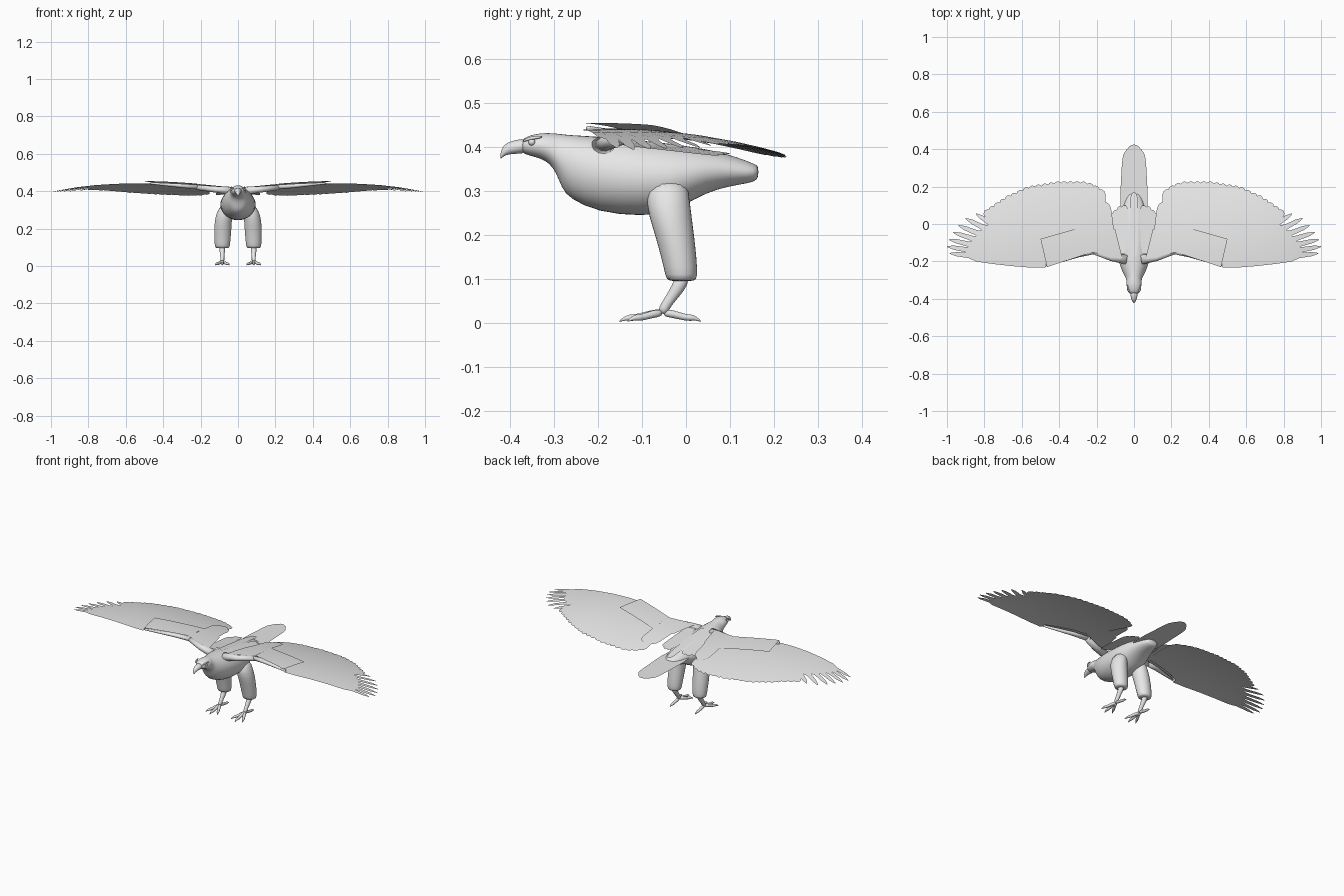
import bpy, bmesh, math
from mathutils import Vector

if "Cube" in bpy.data.objects:
    bpy.data.objects.remove(bpy.data.objects["Cube"])

plumage = bpy.data.materials.new("plain grey")
plumage.use_nodes = True
GREY = (0.8, 0.8, 0.8, 1)
plumage.diffuse_color = GREY
plumage.node_tree.nodes["Principled BSDF"].inputs["Base Color"].default_value = GREY


def finish(name, bm, mirror=False, subsurf=0, smooth=True):
    """Turn a bmesh into a named object with its material and modifiers."""
    mesh = bpy.data.meshes.new(name)
    bm.to_mesh(mesh)
    bm.free()
    mesh.materials.append(plumage)
    ob = bpy.data.objects.new(name, mesh)
    bpy.context.collection.objects.link(ob)
    if mirror:
        ob.modifiers.new("Mirror", "MIRROR").use_mirror_merge = False
    if subsurf:
        sub = ob.modifiers.new("Smooth", "SUBSURF")
        sub.levels = sub.render_levels = subsurf
    if smooth:
        for p in mesh.polygons:
            p.use_smooth = True
    return ob


def sweep(bm, rings, side, tangent=None, sides=16):
    """Skin elliptical rings (centre, side radius, other radius) along a path."""
    side, loops = Vector(side), []
    for i, (c, ru, rv) in enumerate(rings):
        if tangent:
            t = Vector(tangent)
        else:
            t = Vector(rings[min(i + 1, len(rings) - 1)][0]) - Vector(rings[max(i - 1, 0)][0])
        v = t.cross(side).normalized()
        u = v.cross(t).normalized()
        angles = [2 * math.pi * k / sides for k in range(sides)]
        loops.append([bm.verts.new(Vector(c) + u * ru * math.cos(a) + v * rv * math.sin(a))
                      for a in angles])
    for a, b in zip(loops, loops[1:]):
        for k in range(sides):
            n = (k + 1) % sides
            bm.faces.new((a[k], a[n], b[n], b[k]))
    bm.faces.new(loops[0][::-1])
    bm.faces.new(loops[-1])
    bmesh.ops.recalc_face_normals(bm, faces=bm.faces)


def wing_z(x, y):
    """Height of the arched wing surface."""
    ridge = 0.45 - (0.1 if x < 0.6 else 0.27) * (x - 0.6) ** 2
    return ridge - 0.06 * max(0, (y + 0.2) / 0.42) ** 2


ROUND = [(0, .6), (.15, .9), (.35, 1), (.6, 1), (.8, 1), (.92, .85), (.98, .5), (1, .15)]
FINGER = [(0, .6), (.15, .9), (.35, 1), (.55, 1), (.72, .9), (.8, .45), (.93, .36), (1, .08)]


def feather(bm, root, tip, width, shape=ROUND, height=wing_z, lift=0.0):
    """One thin feather laid over a height surface."""
    a, b = Vector(root), Vector(tip)
    across = Vector((b.y - a.y, a.x - b.x)).normalized() * width / 2
    rows = []
    for t, w in shape:
        p = a.lerp(b, t)
        rows.append([bm.verts.new((q.x, q.y, height(q.x, q.y) + lift))
                     for q in (p - across * w, p, p + across * w)])
    for r, s in zip(rows, rows[1:]):
        for k in range(2):
            bm.faces.new((r[k], r[k + 1], s[k + 1], s[k]))


def panel(bm, corners, height, lift, n=6):
    """Grid sheet stretched between four corners."""
    a, b, c, d = map(Vector, corners)
    grid = []
    for i in range(n + 1):
        row = [a.lerp(b, i / n).lerp(d.lerp(c, i / n), j / n) for j in range(n + 1)]
        grid.append([bm.verts.new((q.x, q.y, height(q.x, q.y) + lift)) for q in row])
    for i in range(n):
        for j in range(n):
            bm.faces.new((grid[i][j], grid[i + 1][j], grid[i + 1][j + 1], grid[i][j + 1]))


def along(points, t):
    """Point at fraction t of a polyline, by length."""
    pts = [Vector(p) for p in points]
    left = t * sum((q - p).length for p, q in zip(pts, pts[1:]))
    for p, q in zip(pts, pts[1:]):
        d = (q - p).length
        if left <= d:
            return p.lerp(q, left / d)
        left -= d
    return pts[-1]


# Body and head: y, underside, top, half width
BODY = [(-.375, .388, .415, .02), (-.36, .381, .426, .032), (-.33, .374, .432, .041),
        (-.31, .362, .432, .041), (-.295, .342, .431, .042), (-.282, .305, .43, .048),
        (-.265, .282, .428, .058), (-.2, .25, .425, .086), (-.1, .241, .416, .096),
        (-.03, .25, .408, .096), (.02, .282, .4, .085), (.07, .304, .391, .066),
        (.12, .314, .376, .05), (.155, .32, .362, .037), (.165, .33, .357, .026)]
bm = bmesh.new()
sweep(bm, [((0, y, (lo + hi) / 2), w, (hi - lo) / 2) for y, lo, hi, w in BODY],
      (1, 0, 0), (0, 1, 0), 20)
finish("body", bm, subsurf=1)

# Hooked beak
BEAK = [(-.36, .385, .421, .024), (-.385, .384, .417, .019), (-.403, .383, .412, .014),
        (-.413, .379, .405, .01), (-.42, .374, .394, .006), (-.422, .372, .38, .002)]
bm = bmesh.new()
sweep(bm, [((0, y, (lo + hi) / 2), w, (hi - lo) / 2) for y, lo, hi, w in BEAK],
      (1, 0, 0), (0, 1, 0), 12)
finish("beak", bm, subsurf=1)

# Eyes and brow ridges
bm = bmesh.new()
bmesh.ops.create_uvsphere(bm, u_segments=12, v_segments=8, radius=.008)
bmesh.ops.translate(bm, verts=bm.verts, vec=(.031, -.35, .411))
finish("eyes", bm, mirror=True)
bm = bmesh.new()
sweep(bm, [((.022, -.372, .413), .003, .003), ((.034, -.352, .421), .006, .005),
           ((.036, -.325, .423), .003, .003)], (1, 0, 0), sides=8)
finish("brows", bm, mirror=True, subsurf=1)

# Feathered thighs
THIGH = [(.33, .06, -.04, .035, .045), (.27, .076, -.042, .046, .052),
         (.21, .081, -.028, .047, .046), (.15, .083, -.016, .045, .041),
         (.105, .084, -.01, .041, .037), (.094, .084, -.01, .036, .032)]
bm = bmesh.new()
sweep(bm, [((x, y, z), rx, ry) for z, x, y, rx, ry in THIGH], (1, 0, 0), (0, 0, 1))
finish("thighs", bm, mirror=True, subsurf=1)

# Shins
bm = bmesh.new()
sweep(bm, [((.084, -.004, .11), .018, .019), ((.084, -.018, .078), .015, .016),
           ((.084, -.044, .045), .01, .011), ((.084, -.056, .02), .013, .014)],
      (1, 0, 0), sides=10)
finish("shins", bm, mirror=True, subsurf=1)

# Toes with claws: distance, height, radius
TOE = [(0, .024, .01), (.3, .02, .0095), (.55, .013, .008), (.75, .012, .0085),
       (.85, .011, .005), (1, .003, .0012)]
bm = bmesh.new()
for angle, length in ((-26, .09), (0, .1), (26, .09), (180, .088)):
    s, c = math.sin(math.radians(angle)), math.cos(math.radians(angle))
    sweep(bm, [((.084 + s * d * length, -.053 - c * d * length, z), r, r) for d, z, r in TOE],
          (c, -s, 0), sides=8)
finish("toes", bm, mirror=True, subsurf=1)

# Wing arms
bm = bmesh.new()
sweep(bm, [((.04, -.19, .402), .026, .022), ((.12, -.178, .41), .02, .017),
           ((.22, -.142, .421), .018, .014)], (0, 1, 0), sides=12)
sweep(bm, [((.2, -.142, .421), .016, .013), ((.3, -.165, .429), .014, .011),
           ((.47, -.222, .443), .006, .005)], (0, 1, 0), sides=12)
finish("wing_arms", bm, mirror=True)

# Flight feathers: secondaries along the trailing edge, then spread primaries
ARM = [(.23, -.12), (.42, -.18), (.47, -.2)]
TRAILING = [(.175, .185), (.22, .215), (.28, .228), (.41, .227), (.57, .2), (.68, .15), (.8, .07)]
FINGERS = [(.845, .055), (.9, .03), (.938, -.008), (.966, -.045), (.988, -.083),
           (1, -.12), (.985, -.157)]
bm = bmesh.new()
COUNT = 20
for i in range(COUNT):
    t = i / (COUNT - 1)
    feather(bm, along(ARM, t * .95), along(TRAILING, t), .068, lift=-.0004 * i)
for i, tip in enumerate(FINGERS):
    feather(bm, (.47, -.19 - .004 * i), tip, .062, FINGER, lift=-.0004 * (COUNT + i))
finish("flight_feathers", bm, mirror=True)

# Wing coverts
bm = bmesh.new()
panel(bm, [(.22, -.15), (.465, -.23), (.5, -.08), (.222, 0)], wing_z, .006)
panel(bm, [(.06, -.19), (.225, -.15), (.222, 0), (.1, -.03)], wing_z, .003)
finish("wing_coverts", bm, mirror=True)

# Inner wing feathers
bm = bmesh.new()
for i, (rx, tx, ty) in enumerate([(.125, .155, .115), (.155, .178, .138), (.19, .2, .125)]):
    feather(bm, (rx, -.13), (tx, ty), .058, lift=.004 + .0006 * i)
finish("inner_wing_feathers", bm, mirror=True)


# Shoulder feathers beside the spine
def back_z(x, y):
    return .4 - .11 * (y + .1) - .1 * x


bm = bmesh.new()
for i, (rx, tx, ty) in enumerate([(.06, .05, .1), (.075, .075, .095), (.088, .098, .075)]):
    feather(bm, (rx, -.16), (tx, ty), .045, height=back_z, lift=.012 - .001 * i)
finish("shoulder_feathers", bm, mirror=True)

# Feather strip along the spine
bm = bmesh.new()
feather(bm, (0, -.17), (0, .17), .045,
        height=lambda x, y: .424 - .13 * max(0, y + .17) - .35 * max(0, y - .05) ** 2)
finish("spine_feathers", bm)

# Tail fan
bm = bmesh.new()
for i in range(-4, 5):
    s = i / 4
    feather(bm, (.055 * s, .07), (.038 * s, .425 - .035 * s * s), .046,
            height=lambda x, y: .356 - .012 * (y - .1), lift=-.0008 * abs(i))
finish("tail_feathers", bm)
